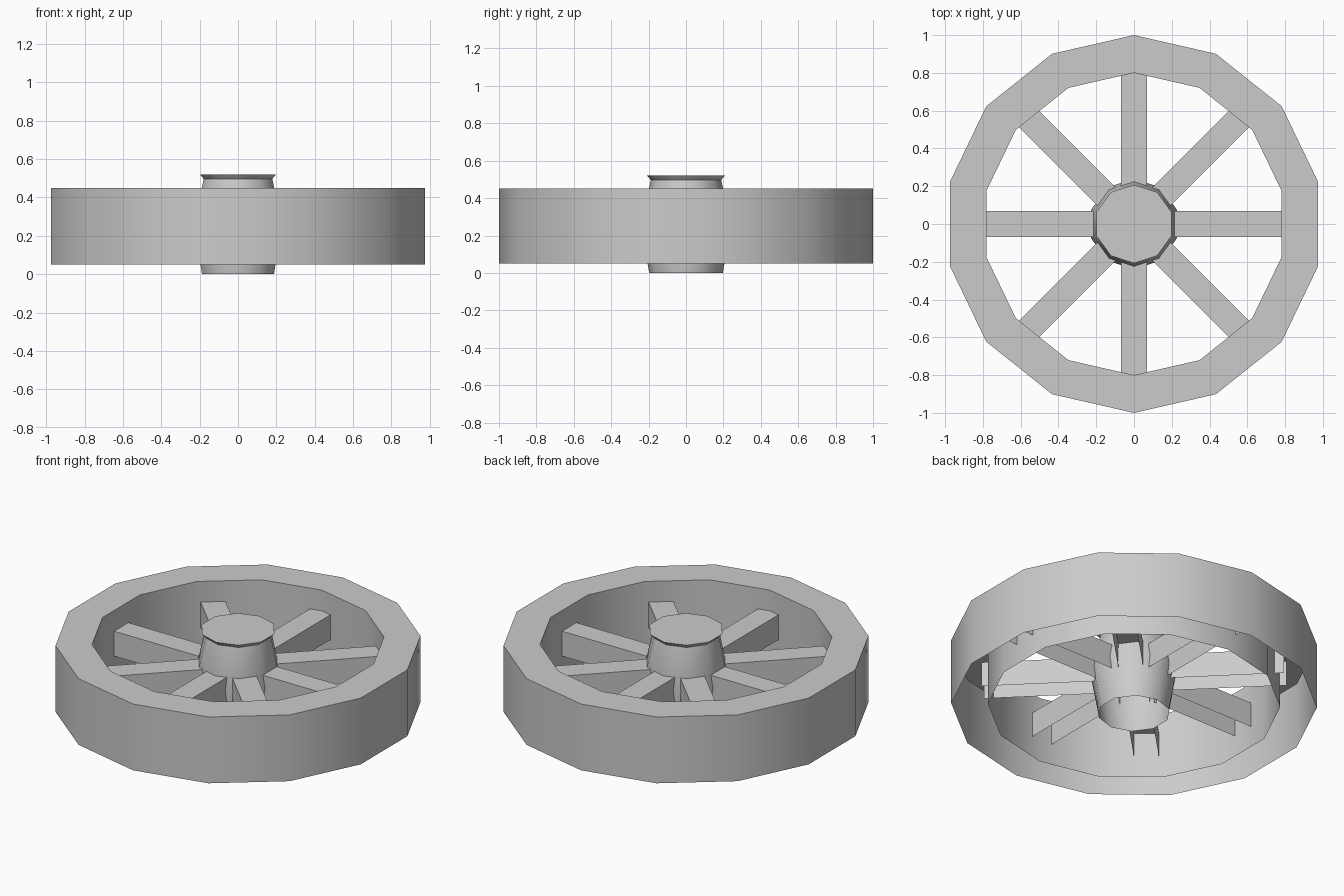
import bpy, bmesh
from math import cos, sin, pi

if "Cube" in bpy.data.objects:
    bpy.data.objects.remove(bpy.data.objects["Cube"])


def finish(bm, name, smooth=True):
    me = bpy.data.meshes.new(name)
    bm.to_mesh(me)
    bm.free()
    ob = bpy.data.objects.new(name, me)
    bpy.context.collection.objects.link(ob)
    if smooth:
        bpy.ops.object.select_all(action='DESELECT')
        ob.select_set(True)
        bpy.context.view_layer.objects.active = ob
        bpy.ops.object.shade_smooth_by_angle(angle=0.7)
    return ob


def lathe(name, profile, sides, cap=False):
    """Turn an (r, z) profile, listed bottom-outside to top, around z."""
    bm = bmesh.new()
    rings = []
    for r, z in profile:
        rings.append([bm.verts.new((r * cos(pi / 2 + 2 * pi * i / sides),
                                    r * sin(pi / 2 + 2 * pi * i / sides), z))
                      for i in range(sides)])
    for a, b in zip(rings, rings[1:]):
        for i in range(sides):
            j = (i + 1) % sides
            bm.faces.new((a[i], a[j], b[j], b[i]))
    if cap:
        bm.faces.new(rings[-1])
    return finish(bm, name)


# Rim: hollow channel, open underneath
lathe("rim", [(1.0, 0.05), (1.0, 0.45), (0.8, 0.45), (0.8, 0.05)], 14)

# Hub: barrel with flared lid, open underneath
lathe("hub", [(0.197, 0.0), (0.24, 0.25), (0.188, 0.497), (0.208, 0.52)], 10, cap=True)

# Spokes: inverted U channels poking through the hub and rim walls
R0, R1, W, Z0, Z1 = 0.2, 0.83, 0.068, 0.175, 0.325
for k in range(8):
    a = k * pi / 4
    section = [(-W, Z0), (-W, Z1), (W, Z1), (W, Z0)]
    bm = bmesh.new()
    ends = [[bm.verts.new((r * cos(a) - y * sin(a), r * sin(a) + y * cos(a), z))
             for y, z in section] for r in (R0, R1)]
    for i in range(3):
        bm.faces.new((ends[0][i], ends[1][i], ends[1][i + 1], ends[0][i + 1]))
    finish(bm, f"spoke_{k + 1}", smooth=False)
